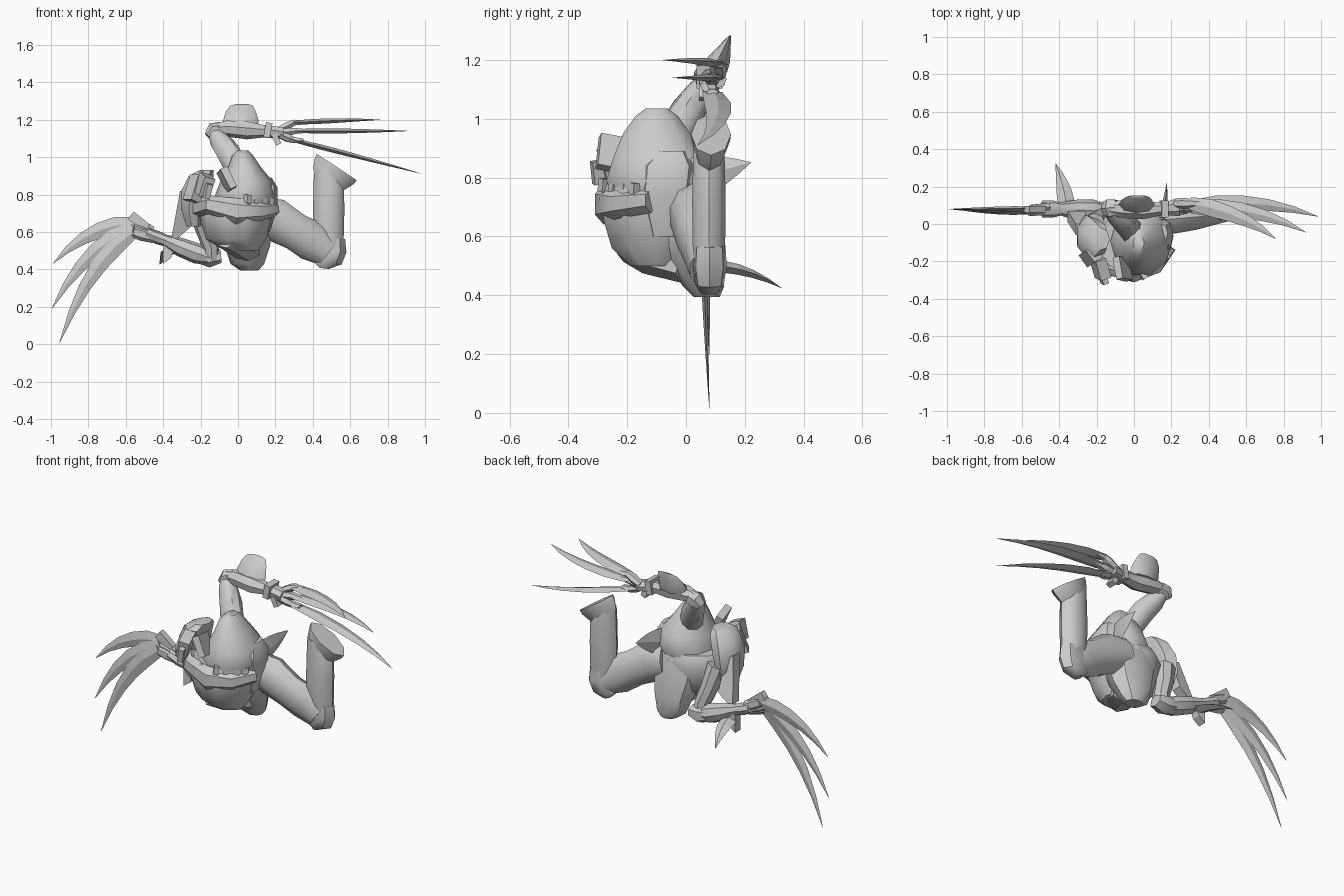
import bpy, bmesh, math
from mathutils import Vector, Matrix, Euler

def finish(name, bm, smooth=True):
    bmesh.ops.recalc_face_normals(bm, faces=bm.faces)
    me = bpy.data.meshes.new(name)
    bm.to_mesh(me)
    bm.free()
    ob = bpy.data.objects.new(name, me)
    bpy.context.collection.objects.link(ob)
    if smooth:
        bpy.context.view_layer.objects.active = ob
        ob.select_set(True)
        bpy.ops.object.shade_smooth_by_angle(angle=math.radians(40))
        ob.select_set(False)
    return ob

def tube(name, rings, n=8, ref=(0, 1, 0), smooth=True, fixed=None):
    """Loft of rings (x, y, z, half width, half depth); depth lies along ref."""
    bm = bmesh.new()
    pts = [Vector(r[:3]) for r in rings]
    loops = []
    for i, r in enumerate(rings):
        t = Vector(fixed) if fixed else (pts[min(i + 1, len(pts) - 1)] - pts[max(i - 1, 0)])
        t.normalize()
        d = Vector(ref)
        d = (d - t * d.dot(t)).normalized()
        w = d.cross(t)
        loops.append([bm.verts.new(pts[i] + w * r[3] * math.cos(k * math.tau / n)
                                   + d * r[4] * math.sin(k * math.tau / n)) for k in range(n)])
    for a, b in zip(loops, loops[1:]):
        for k in range(n):
            bm.faces.new((a[k], a[(k + 1) % n], b[(k + 1) % n], b[k]))
    bm.faces.new(loops[0])
    bm.faces.new(loops[-1])
    return finish(name, bm, smooth)

def block(name, loc, size, rot=(0, 0, 0)):
    bm = bmesh.new()
    bmesh.ops.create_cube(bm, size=1)
    e = Euler([math.radians(a) for a in rot])
    bm.transform(Matrix.LocRotScale(Vector(loc), e, Vector(size)))
    return finish(name, bm, False)

def plate(name, outline, thick):
    """Flat panel through 3D outline points, extruded by a vector."""
    bm = bmesh.new()
    f = bm.faces.new([bm.verts.new(p) for p in outline])
    ext = bmesh.ops.extrude_face_region(bm, geom=[f])
    bmesh.ops.translate(bm, vec=thick, verts=[g for g in ext['geom'] if isinstance(g, bmesh.types.BMVert)])
    return finish(name, bm, False)

def blade(name, base, ctrl, tip, width, thick, ref):
    base, ctrl, tip = Vector(base), Vector(ctrl), Vector(tip)
    rings = []
    for i in range(6):
        t = i / 5
        p = base * (1 - t) ** 2 + ctrl * 2 * t * (1 - t) + tip * t * t
        s = (0.75, 1, 0.9, 0.68, 0.38, 0.02)[i]
        rings.append((*p, width * s, thick * s))
    return tube(name, rings, 4, ref, False)

# Hunched torso with a jutting jaw-like chest and a domed shell
tube("torso", [(0.02, -0.10, 0.50, .09, .09), (-0.01, -0.10, 0.56, .16, .16), (-0.01, -0.10, 0.64, .185, .185),
               (-.01, -0.10, 0.73, .205, .205), (0, -0.10, 0.78, .19, .18)], 10, fixed=(0, 0, 1))
tube("shell", [(0.03, -0.09, 0.72, .16, .16), (0.04, -0.09, 0.79, .165, .19), (0.045, -0.09, 0.87, .14, .165),
               (0.035, -0.10, 0.95, .085, .12), (0.025, -0.10, 1.01, .055, .075), (0.025, -0.10, 1.035, .03, .04)],
     10, fixed=(0, 0, 1))
tube("chest_lip", [(-.215, -.12, .73, .05, .05), (-.15, -.235, .745, .05, .04), (0, -.28, .71, .07, .035),
                   (.12, -.235, .71, .05, .035), (.19, -.12, .72, .04, .04)], 6, (0, -1, 0))
for i in range(4):
    block("vent_tooth", (0.05 + .04 * i, -.275 + .035 * i, .775 - .005 * i), (.028, .04, .045), (0, 10, 35))

# Pelvis with hexagonal end, and the folded second leg
tube("pelvis", [(0.06, .07, .395, .05, .045), (0.05, .06, .43, .09, .07), (0.05, .03, .52, .12, .10),
                (0.04, 0, .64, .15, .12), (0.03, -.02, .76, .13, .11)], 8, fixed=(0, 0, 1))
tube("folded_thigh", [(-.06, -.19, .57, .07, .06), (0, -.12, .54, .09, .07), (.05, 0, .50, .08, .06)], 7, (0, 0, 1))

# Bent leg: thigh, knee, shin and flared foot
tube("thigh", [(.10, .02, .69, .10, .09), (.20, .03, .665, .115, .085), (.31, .04, .60, .10, .075),
               (.40, .06, .55, .11, .07), (.48, .07, .49, .08, .06)], 10)
tube("knee_cap", [(.46, .08, .405, .025, .03), (.475, .08, .435, .08, .05), (.495, .08, .50, .085, .06),
                  (.495, .08, .57, .078, .055)], 7, fixed=(0.1, 0, 1))
tube("shin", [(.49, .078, .50, .075, .05), (.485, .078, .57, .08, .058), (.485, .078, .72, .084, .06),
              (.485, .078, .88, .08, .056), (.47, .078, .94, .06, .05)], 10, fixed=(0, 0, 1))
tube("foot", [(.485, .08, .88, .10, .05), (.515, .085, .925, .125, .065), (.528, .085, .947, .128, .068)],
     8, fixed=(.55, 0, .83))

# Raised arm
tube("raised_shoulder", [(.02, -.06, .90, .05, .05), (-.01, -.04, .94, .065, .065), (-.055, .01, 1.03, .065, .06),
                         (-.10, .05, 1.09, .055, .05), (-.125, .08, 1.13, .035, .04)], 9)
tube("raised_elbow", [(-.16, .08, 1.11, .025, .035), (-.13, .085, 1.14, .045, .055), (-.09, .09, 1.15, .04, .045)], 6)
tube("raised_forearm", [(-.13, .085, 1.15, .03, .035), (-.06, .08, 1.155, .045, .05), (.05, .075, 1.145, .05, .05),
                        (.14, .08, 1.14, .035, .035), (.19, .085, 1.135, .035, .04), (.24, .09, 1.13, .03, .05)], 7)
tube("forearm_guard", [(.015, .095, 1.16, .09, .045), (.015, .105, 1.195, .095, .045), (.015, .13, 1.245, .08, .022),
                       (.02, .145, 1.275, .06, .008), (.02, .15, 1.283, .035, .003)], 8, fixed=(0, 0, 1))
block("raised_thumb", (.205, .07, 1.095), (.03, .05, .06), (0, -25, 0))
block("raised_cuff", (.16, .08, 1.145), (.035, .09, .08), (0, 10, 0))

# Lowered arm
tube("lowered_upper_arm", [(-.21, .0, .74, .06, .06), (-.18, .03, .62, .05, .055), (-.145, .05, .52, .045, .05),
                           (-.14, .06, .45, .04, .045)], 8)
tube("lowered_elbow", [(-.09, .07, .47, .035, .045), (-.15, .07, .465, .055, .06), (-.20, .07, .475, .045, .05)], 6)
tube("lowered_forearm", [(-.14, .06, .46, .04, .045), (-.22, .07, .485, .055, .06), (-.31, .075, .52, .05, .055),
                         (-.39, .08, .555, .032, .035), (-.43, .08, .57, .035, .045), (-.49, .08, .595, .03, .045)], 8)
blade("thumb_claw", (-.36, .08, .50), (-.37, .2, .50), (-.42, .325, .425), .045, .02, (0, 0, 1))
plate("wrist_fin", [(-.40, .06, .54), (-.33, .06, .53), (-.36, .06, .46), (-.40, .06, .43)], (0, .05, 0))

# Finger joints and long blades: (knuckle, base, control, tip)
raised = [((.22, .11, 1.145), (.30, .11, 1.185), (.58, .06, 1.20), (.76, -.08, 1.2)),
          ((.22, .09, 1.13), (.31, .09, 1.14), (.65, .10, 1.14), (.92, -.045, 1.14)),
          ((.22, .07, 1.12), (.30, .09, 1.09), (.66, .15, 1.0), (.985, .04, .91))]
for k, b, c, t in raised:
    tube("raised_finger", [(*k, .025, .02), (*(Vector(k).lerp(Vector(b), .6)), .03, .024), (*b, .025, .018),
                           (b[0] + .05, b[1], b[2], .02, .012)], 6, (0, 0, 1), False)
    blade("raised_blade", b, c, t, .046, .014, (0, 0, 1))
lowered = [((-.46, .09, .60), (-.55, .085, .645), (-.80, .08, .64), (-.99, .08, .43)),
           ((-.46, .08, .585), (-.56, .07, .62), (-.82, .07, .52), (-.995, .08, .19)),
           ((-.45, .07, .57), (-.56, .06, .60), (-.80, .06, .44), (-.955, .08, .005))]
for k, b, c, t in lowered:
    tube("lowered_finger", [(*k, .03, .025), (*(Vector(k).lerp(Vector(b), .6)), .035, .022),
                            (*b, .03, .02)], 6, (0, 1, 0), False)
    blade("lowered_blade", b, c, t, .047, .012, (0, 1, 0))
block("knuckle_ridge", (-.53, .08, .655), (.11, .035, .05), (0, 38, 0))

# Shoulder armour, fins and pipe boxes
tube("shoulder_armour", [(-.24, -.06, .63, .04, .08), (-.25, -.06, .72, .06, .11), (-.235, -.07, .82, .075, .12),
                         (-.20, -.08, .90, .07, .10), (-.17, -.08, .93, .04, .06)], 7, fixed=(0, 0, 1))
plate("shoulder_fin", [(-.31, -.06, .82), (-.26, -.06, .80), (-.26, .01, .62), (-.33, .01, .56), (-.355, .01, .57)],
      (0, .06, 0))
block("pipe_box", (-.18, -.235, .85), (.06, .11, .11), (15, 15, 20))
block("pipe_box", (-.06, -.24, .88), (.04, .12, .12), (-12, -25, 15))
block("pipe_box", (-.23, -.17, .83), (.06, .08, .14), (0, 20, 35))
block("pipe_box", (-.165, -.29, .82), (.03, .06, .08), (10, 10, 20))

# Back spike and hip guard
blade("back_spike", (.14, .0, .79), (.17, .1, .82), (.175, .22, .852), .07, .018, (1, 0, 0))
tube("hip_guard", [(.15, -.07, .60, .02, .05), (.165, -.07, .74, .045, .09), (.165, -.06, .84, .045, .09),
                   (.15, -.05, .89, .03, .05)], 7, fixed=(0, 0, 1))
